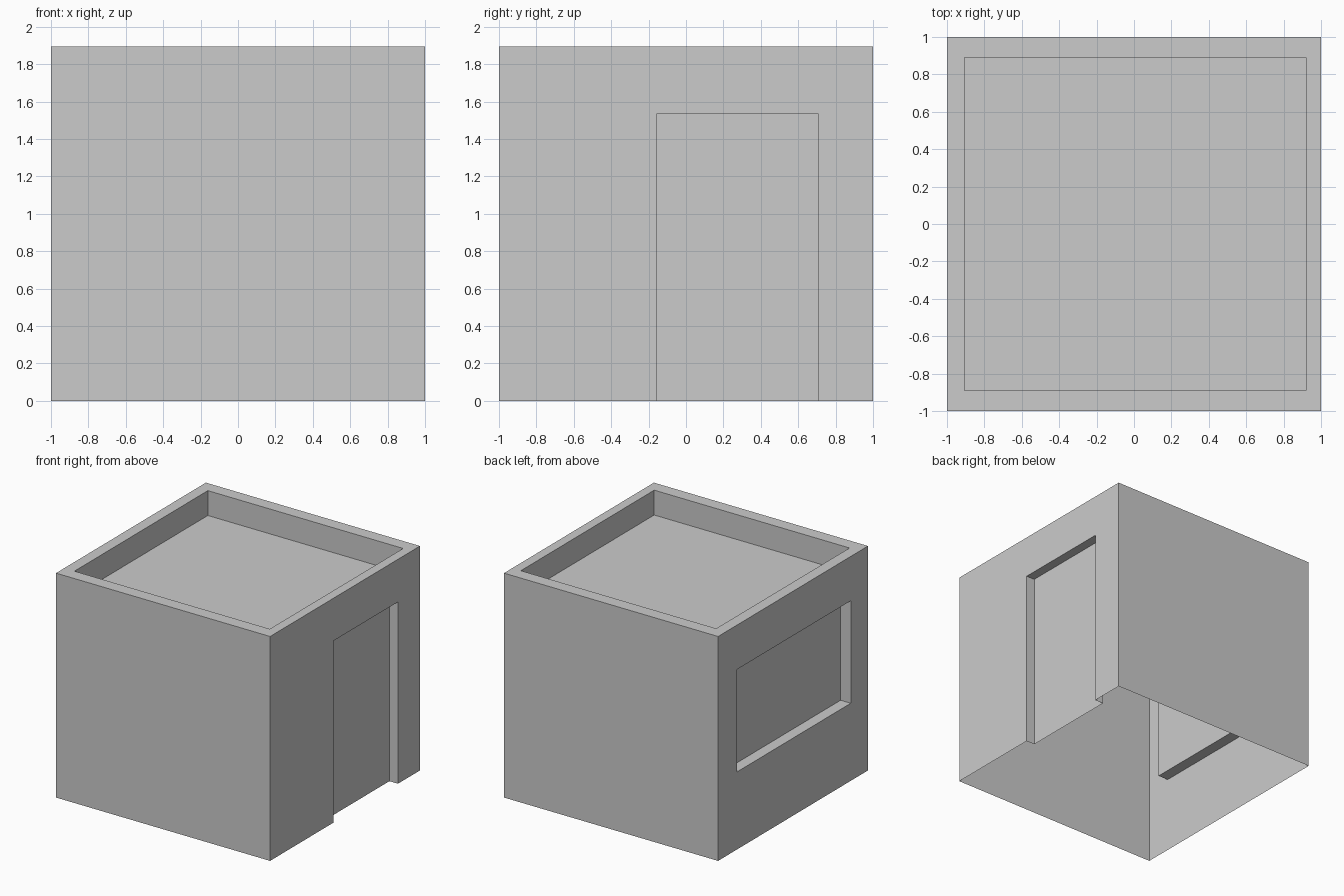
import bpy, bmesh
from mathutils import Vector

if "Cube" in bpy.data.objects:
    bpy.data.objects.remove(bpy.data.objects["Cube"])

H = 1.895  # overall height


def box(name, lo, hi):
    """Axis-aligned box between two corners."""
    lo, hi = Vector(lo), Vector(hi)
    bm = bmesh.new()
    bmesh.ops.create_cube(bm, size=1)
    for v in bm.verts:
        v.co = Vector((v.co[i] * (hi[i] - lo[i]) + (lo[i] + hi[i]) / 2 for i in range(3)))
    me = bpy.data.meshes.new(name)
    bm.to_mesh(me)
    bm.free()
    ob = bpy.data.objects.new(name, me)
    bpy.context.collection.objects.link(ob)
    return ob


# Main block of the hut
house = box("house_shell", (-1, -1, 0), (1, 1, H))

# Recesses: sunken flat roof, doorway on the right, window on the left
cutters = [
    box("roof_recess", (-0.905, -0.89, 1.685), (0.92, 0.89, H + 0.3)),
    box("door_recess", (0.92, -0.155, -0.3), (1.3, 0.706, 1.535)),
    box("window_recess", (-1.3, -0.77, 0.655), (-0.905, 0.745, 1.52)),
]
for c in cutters:
    c.hide_render = True
    mod = house.modifiers.new(c.name, 'BOOLEAN')
    mod.operation = 'DIFFERENCE'
    mod.solver = 'EXACT'
    mod.object = c

# Bake the cuts, then open the underside so the hut is a thin shell
dg = bpy.context.evaluated_depsgraph_get()
bm = bmesh.new()
bm.from_object(house, dg)
floor = [f for f in bm.faces if all(abs(v.co.z) < 1e-4 for v in f.verts)]
bmesh.ops.delete(bm, geom=floor, context='FACES')
house.modifiers.clear()
bm.to_mesh(house.data)
bm.free()

for c in cutters:
    bpy.data.objects.remove(c, do_unlink=True)
